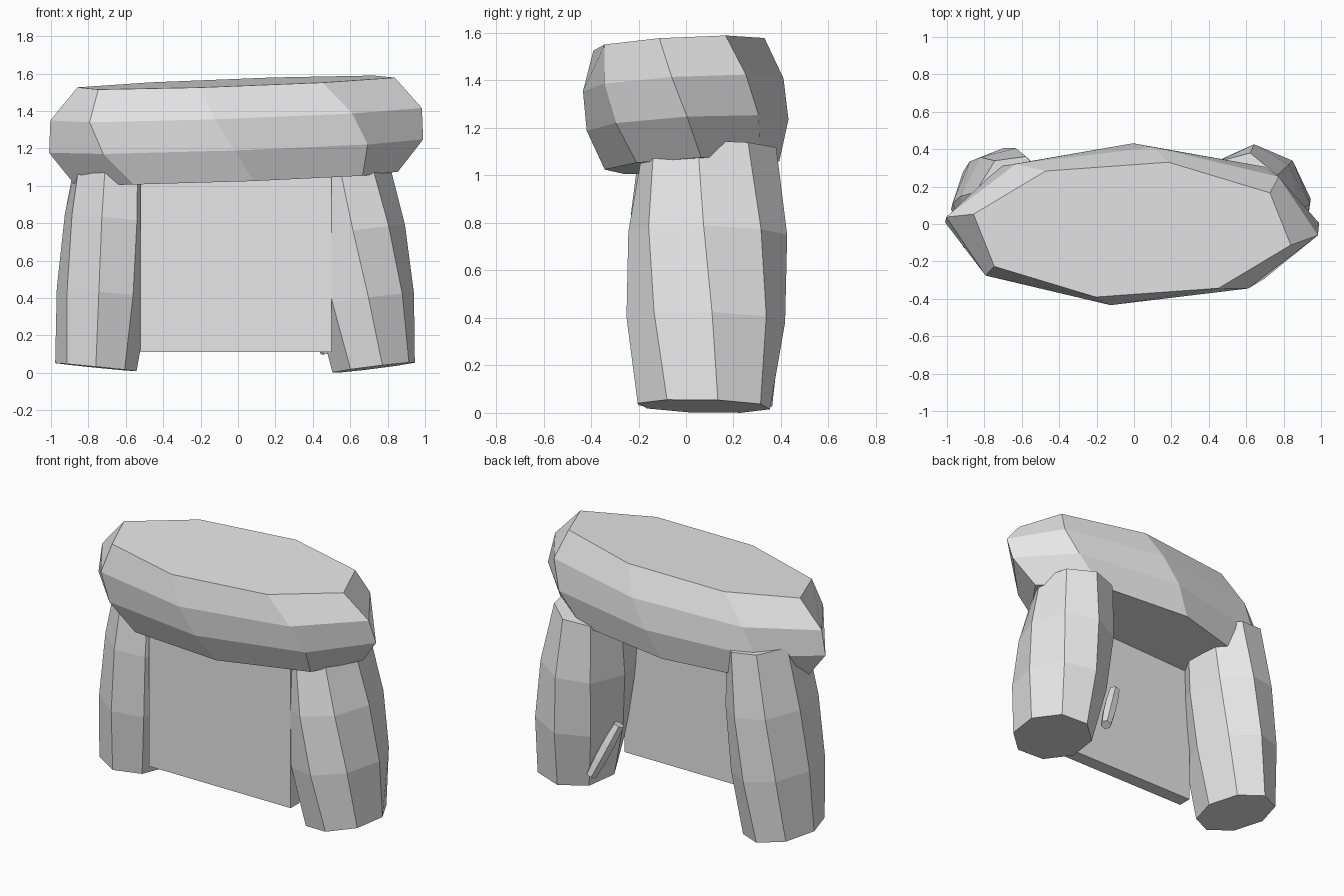
import bpy
import bmesh
from math import cos, sin, radians, tau
from mathutils import Vector

cube = bpy.data.objects.get("Cube")
if cube:
    bpy.data.objects.remove(cube)

stone = bpy.data.materials.new("pale_grey_stone")
stone.use_nodes = True
GREY = (0.8, 0.8, 0.8, 1)
stone.diffuse_color = GREY
stone.node_tree.nodes["Principled BSDF"].inputs["Base Color"].default_value = GREY


def finish(name, bm):
    bmesh.ops.recalc_face_normals(bm, faces=bm.faces)
    mesh = bpy.data.meshes.new(name)
    bm.to_mesh(mesh)
    bm.free()
    mesh.materials.append(stone)
    obj = bpy.data.objects.new(name, mesh)
    bpy.context.collection.objects.link(obj)
    return obj


def boulder(name, base, top, radii, end, angle, twist, slope=(0, 0), sides=8):
    """Twisted, barrel-shaped stone of four rings; both end rings are narrower."""
    bm = bmesh.new()
    rings = []
    for i in range(4):
        centre = Vector(base).lerp(Vector(top), i / 3)
        scale = end if i in (0, 3) else 1
        ring = []
        for k in range(sides):
            a = radians(angle + twist * i) + tau * k / sides
            dx, dy = radii[0] * scale * cos(a), radii[1] * scale * sin(a)
            dz = slope[0] * dx + slope[1] * dy
            ring.append(bm.verts.new(centre + Vector((dx, dy, dz))))
        rings.append(ring)
    for low, high in zip(rings, rings[1:]):
        for k in range(sides):
            n = (k + 1) % sides
            bm.faces.new((low[k], low[n], high[n], high[k]))
    bm.faces.new(rings[0][::-1])
    bm.faces.new(rings[-1])
    return finish(name, bm)


# Capstone, gently tilted
boulder("capstone", (-0.01, 0.025, 1.042), (-0.01, -0.03, 1.552),
        (1.0, 0.425), 0.87, 6, -6.3, (0.036, 0.055))

# Two upright stones leaning inwards
boulder("left_upright", (0.725, 0.075, 0.028), (0.58, 0.1, 1.12),
        (0.265, 0.335), 0.85, 12, -7.5, (0.125, -0.025))
boulder("right_upright", (-0.76, 0.08, 0.03), (-0.64, 0.09, 1.225),
        (0.25, 0.325), 0.87, 0, -5.5, (-0.1, -0.01))

# Slab closing the front
bm = bmesh.new()
bmesh.ops.create_cube(bm, size=1)
bmesh.ops.scale(bm, verts=bm.verts, vec=(1.02, 0.09, 1.02))
slab = finish("front_slab", bm)
slab.location = (-0.01, -0.128, 0.62)

# Small stone sliver leaning behind the slab
foot, tip = Vector((0.475, 0.295, 0.11)), Vector((0.335, 0.21, 0.445))
axis = tip - foot
sliver = boulder("stone_sliver", (0, 0, 0), (0, 0, axis.length),
                 (0.042, 0.042), 0.8, 0, 0, sides=6)
sliver.location = foot
sliver.rotation_euler = axis.to_track_quat("Z", "Y").to_euler()
